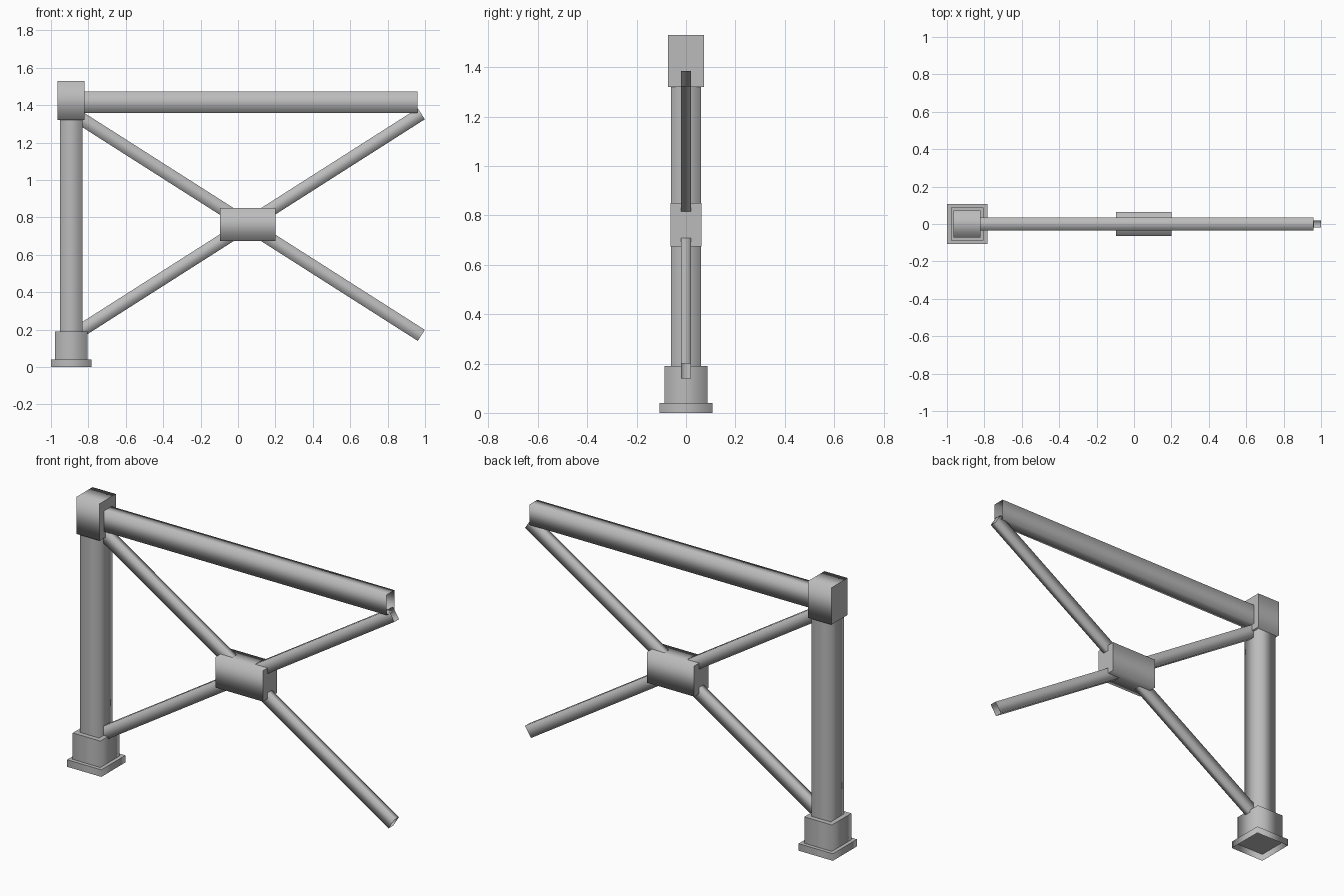
import bpy
import bmesh
import math
from mathutils import Matrix, Vector

default_cube = bpy.data.objects.get("Cube")
if default_cube:
    bpy.data.objects.remove(default_cube, do_unlink=True)

# Single painted-metal colour
metal = bpy.data.materials.new("plain grey metal")
metal.use_nodes = True
grey = (0.5, 0.5, 0.5, 1.0)
metal.diffuse_color = grey
metal.node_tree.nodes["Principled BSDF"].inputs["Base Color"].default_value = grey


def bar(name, start, end, across, depth, cap_start=True, cap_end=True):
    """Square section swept from start to end in the x-z plane."""
    a = Vector((start[0], 0, start[1]))
    b = Vector((end[0], 0, end[1]))
    run = b - a
    bm = bmesh.new()
    bmesh.ops.create_cube(bm, size=1)
    bmesh.ops.scale(bm, vec=(run.length, depth, across), verts=bm.verts)

    # Long sides shade round the section, the ends stay crisp
    open_ends = []
    for face in bm.faces:
        centre_x = face.calc_center_median().x
        is_end = abs(face.normal.x) > 0.9
        face.smooth = not is_end
        if is_end:
            for edge in face.edges:
                edge.smooth = False
            if not (cap_end if centre_x > 0 else cap_start):
                open_ends.append(face)
    bmesh.ops.delete(bm, geom=open_ends, context='FACES_ONLY')

    angle = -math.atan2(run.z, run.x)
    bm.transform(Matrix.Translation((a + b) / 2) @ Matrix.Rotation(angle, 4, 'Y'))
    mesh = bpy.data.meshes.new(name)
    bm.to_mesh(mesh)
    bm.free()
    mesh.materials.append(metal)
    obj = bpy.data.objects.new(name, mesh)
    bpy.context.collection.objects.link(obj)
    return obj


post_x = -0.892

# Upright post with its stepped foot
bar("base_flange", (post_x, 0), (post_x, 0.04), 0.216, 0.216, cap_start=False)
bar("base_collar", (post_x, 0.04), (post_x, 0.19), 0.174, 0.174)
bar("post", (post_x, 0.19), (post_x, 1.32), 0.12, 0.12, False, False)

# Corner block and top rail
bar("corner_block", (-0.966, 1.425), (-0.82, 1.425), 0.21, 0.146)
bar("top_rail", (-0.82, 1.416), (0.96, 1.416), 0.116, 0.07, False, False)

# Crossed braces meeting in the central hub
hub_x, hub_z, slope = 0.05, 0.762, 0.637
for name, sign in (("rising_brace", 1), ("falling_brace", -1)):
    ends = [(x, hub_z + sign * slope * (x - hub_x)) for x in (-0.85, 0.98)]
    bar(name, ends[0], ends[1], 0.07, 0.04, False, False)
bar("brace_hub", (-0.096, hub_z), (0.2, hub_z), 0.175, 0.126)
